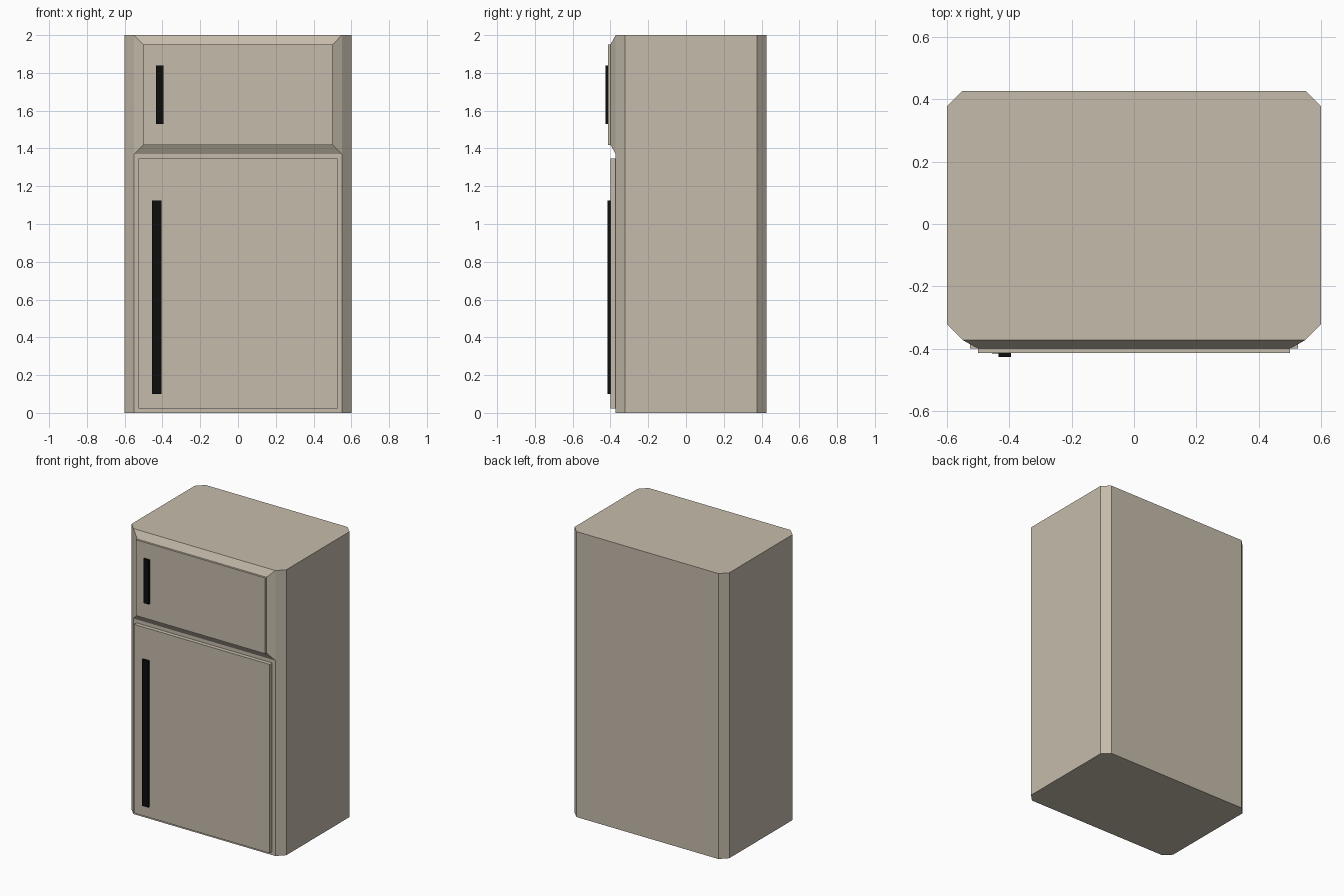
import bpy, bmesh
from mathutils import Vector

if "Cube" in bpy.data.objects:
    bpy.data.objects.remove(bpy.data.objects["Cube"])


def material(name, rgb):
    m = bpy.data.materials.new(name)
    m.diffuse_color = (*rgb, 1)
    m.use_nodes = True
    m.node_tree.nodes["Principled BSDF"].inputs["Base Color"].default_value = m.diffuse_color
    return m


def finish(bm, name, mat):
    bmesh.ops.recalc_face_normals(bm, faces=bm.faces)
    me = bpy.data.meshes.new(name)
    bm.to_mesh(me)
    bm.free()
    me.materials.append(mat)
    ob = bpy.data.objects.new(name, me)
    bpy.context.collection.objects.link(ob)
    return ob


def box(name, mat, lo, hi):
    bm = bmesh.new()
    bmesh.ops.create_cube(bm, size=1)
    lo, hi = Vector(lo), Vector(hi)
    for v in bm.verts:
        v.co = (lo + hi) / 2 + v.co * (hi - lo)
    return finish(bm, name, mat)


def forward(bm, face, dist):
    bmesh.ops.translate(bm, verts=face.verts, vec=(0, -dist, 0))


def raise_panel(bm, face, dist):
    new = bmesh.ops.extrude_discrete_faces(bm, faces=[face])["faces"][0]
    forward(bm, new, dist)


beige = material("beige_enamel", (0.56, 0.50, 0.41))
black = material("black_plastic", (0.004, 0.004, 0.004))

# Cabinet: box with chamfered vertical corners
W, C, FRONT, BACK, SPLIT = 0.6, 0.05, -0.372, 0.427, 1.37
half = [(W - C, FRONT), (W, FRONT + C), (W, BACK - C), (W - C, BACK)]
profile = half + [(-x, y) for x, y in reversed(half)]
bm = bmesh.new()
base = bm.faces.new([bm.verts.new((x, y, 0)) for x, y in profile])
top = bmesh.ops.extrude_face_region(bm, geom=[base], use_keep_orig=True)["geom"]
bmesh.ops.translate(bm, vec=(0, 0, 2),
                    verts=[g for g in top if isinstance(g, bmesh.types.BMVert)])
bmesh.ops.recalc_face_normals(bm, faces=bm.faces)

# Divide the front into fridge and freezer areas
front = min(bm.faces, key=lambda f: f.calc_center_median().y)
bmesh.ops.bisect_plane(bm, geom=[front, *front.edges, *front.verts],
                       plane_co=(0, 0, SPLIT), plane_no=(0, 0, 1))
lower, upper = sorted(
    (f for f in bm.faces if all(abs(v.co.y - FRONT) < 1e-4 for v in f.verts)),
    key=lambda f: f.calc_center_median().z)

# Freezer: sloped surround with a raised door panel
bmesh.ops.inset_region(bm, faces=[upper], thickness=0.07, use_boundary=True)
forward(bm, upper, 0.028)
raise_panel(bm, upper, 0.014)

# Fridge: raised door panel
bmesh.ops.inset_region(bm, faces=[lower], thickness=0.034, use_boundary=True)
raise_panel(bm, lower, 0.028)
finish(bm, "fridge_cabinet", beige)

# Handles
box("freezer_handle", black, (-0.435, -0.427, 1.53), (-0.394, -0.412, 1.84))
box("fridge_handle", black, (-0.455, -0.415, 0.10), (-0.404, -0.398, 1.125))
